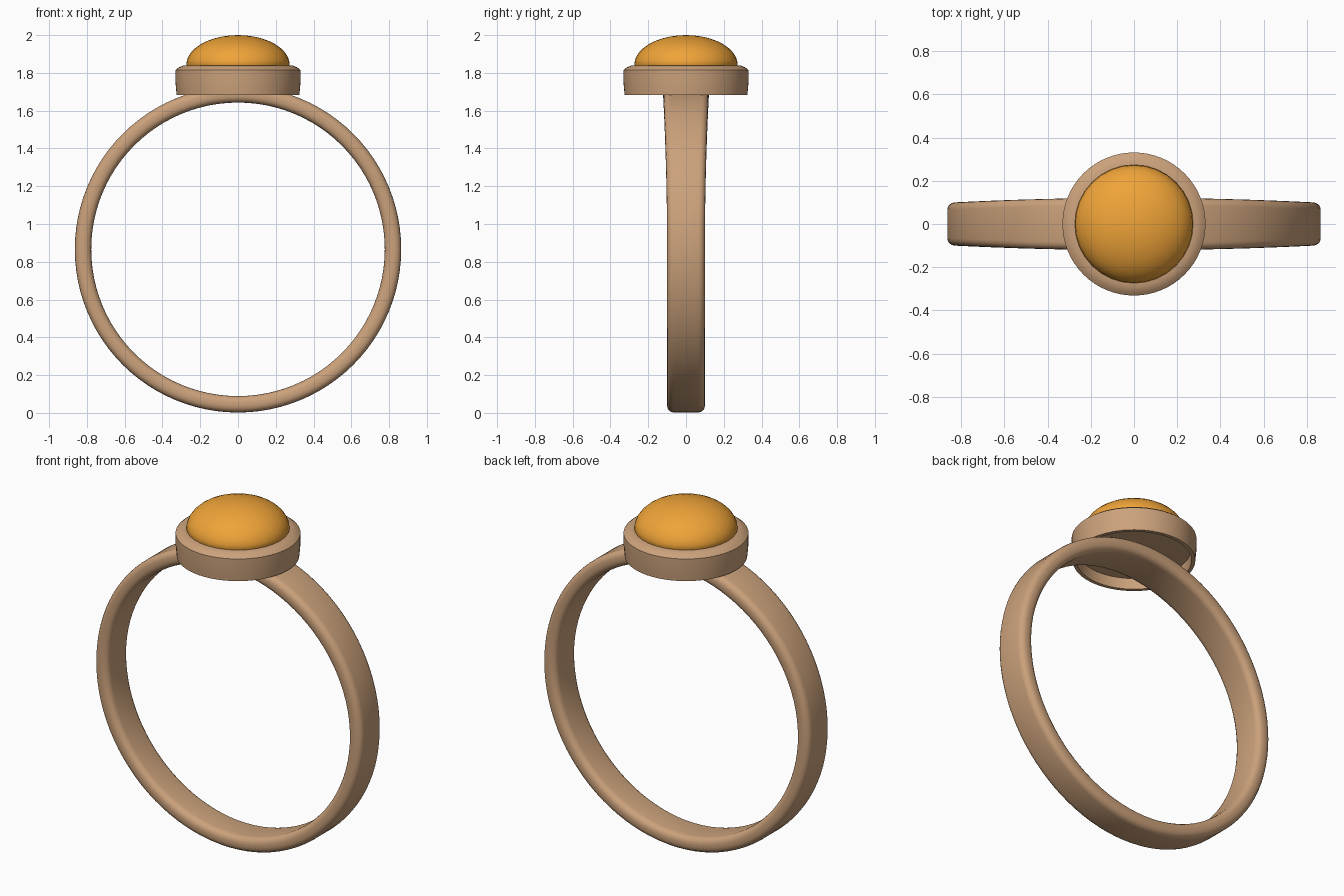
import bpy, bmesh, math

if "Cube" in bpy.data.objects:
    bpy.data.objects.remove(bpy.data.objects["Cube"])

def material(name, rgb):
    m = bpy.data.materials.new(name)
    m.diffuse_color = (*rgb, 1)
    m.use_nodes = True
    m.node_tree.nodes["Principled BSDF"].inputs["Base Color"].default_value = m.diffuse_color
    return m

GOLD = material("warm_metal", (0.60, 0.36, 0.20))
AMBER = material("amber", (0.87, 0.37, 0.04))

def finish(name, bm, mat, angle):
    bmesh.ops.remove_doubles(bm, verts=bm.verts, dist=1e-5)
    bmesh.ops.recalc_face_normals(bm, faces=bm.faces)
    me = bpy.data.meshes.new(name)
    bm.to_mesh(me)
    bm.free()
    me.materials.append(mat)
    ob = bpy.data.objects.new(name, me)
    bpy.context.collection.objects.link(ob)
    bpy.ops.object.select_all(action='DESELECT')
    ob.select_set(True)
    bpy.context.view_layer.objects.active = ob
    bpy.ops.object.shade_smooth_by_angle(angle=math.radians(angle))
    return ob

def lathe(name, profile, steps, mat, angle):
    # Spin an (r, z) profile around the vertical axis
    bm = bmesh.new()
    vs = [bm.verts.new((r, 0, z)) for r, z in profile]
    edges = [bm.edges.new(p) for p in zip(vs, vs[1:])]
    bmesh.ops.spin(bm, geom=vs + edges, axis=(0, 0, 1), cent=(0, 0, 0),
                   angle=math.tau, steps=steps)
    return finish(name, bm, mat, angle)

def band(name, centre_z, r_in, r_out, corner, steps=96, arc=5):
    # Sweep a rounded rectangle round the finger, widening towards the top
    bm = bmesh.new()
    half_t, mid = (r_out - r_in) / 2, (r_out + r_in) / 2
    loops = []
    for i in range(steps):
        a = math.tau * i / steps
        half_w = 0.1 + 0.021 * max(0, math.cos(a)) ** 2
        loop = []
        for q, (sy, sr) in enumerate([(1, 1), (-1, 1), (-1, -1), (1, -1)]):
            for k in range(arc):
                t = math.pi / 2 * (q + k / (arc - 1))
                y = sy * (half_w - corner) + corner * math.cos(t)
                r = mid + sr * (half_t - corner) + corner * math.sin(t)
                loop.append(bm.verts.new((r * math.sin(a), y,
                                          centre_z + r * math.cos(a))))
        loops.append(loop)
    n = len(loops[0])
    for i in range(steps):
        a, b = loops[i], loops[(i + 1) % steps]
        for j in range(n):
            k = (j + 1) % n
            bm.faces.new((a[j], a[k], b[k], b[j]))
    return finish(name, bm, GOLD, 60)

# Finger band
band("band", 0.866, 0.777, 0.864, 0.035)

# Bezel cup, recessed underneath
lathe("bezel", [(0, 1.745), (0.30, 1.745), (0.305, 1.683), (0.325, 1.683),
                (0.331, 1.75), (0.331, 1.815), (0.315, 1.828), (0.29, 1.84),
                (0.26, 1.84), (0.25, 1.80), (0, 1.80)], 64, GOLD, 40)

# Domed stone
dome = [(0.274 * math.cos(t), 1.842 + 0.158 * math.sin(t))
        for t in (math.pi / 2 * k / 10 for k in range(10))]
lathe("stone", [(0, 1.81), (0.255, 1.81)] + dome + [(0, 2.0)], 32, AMBER, 40)
